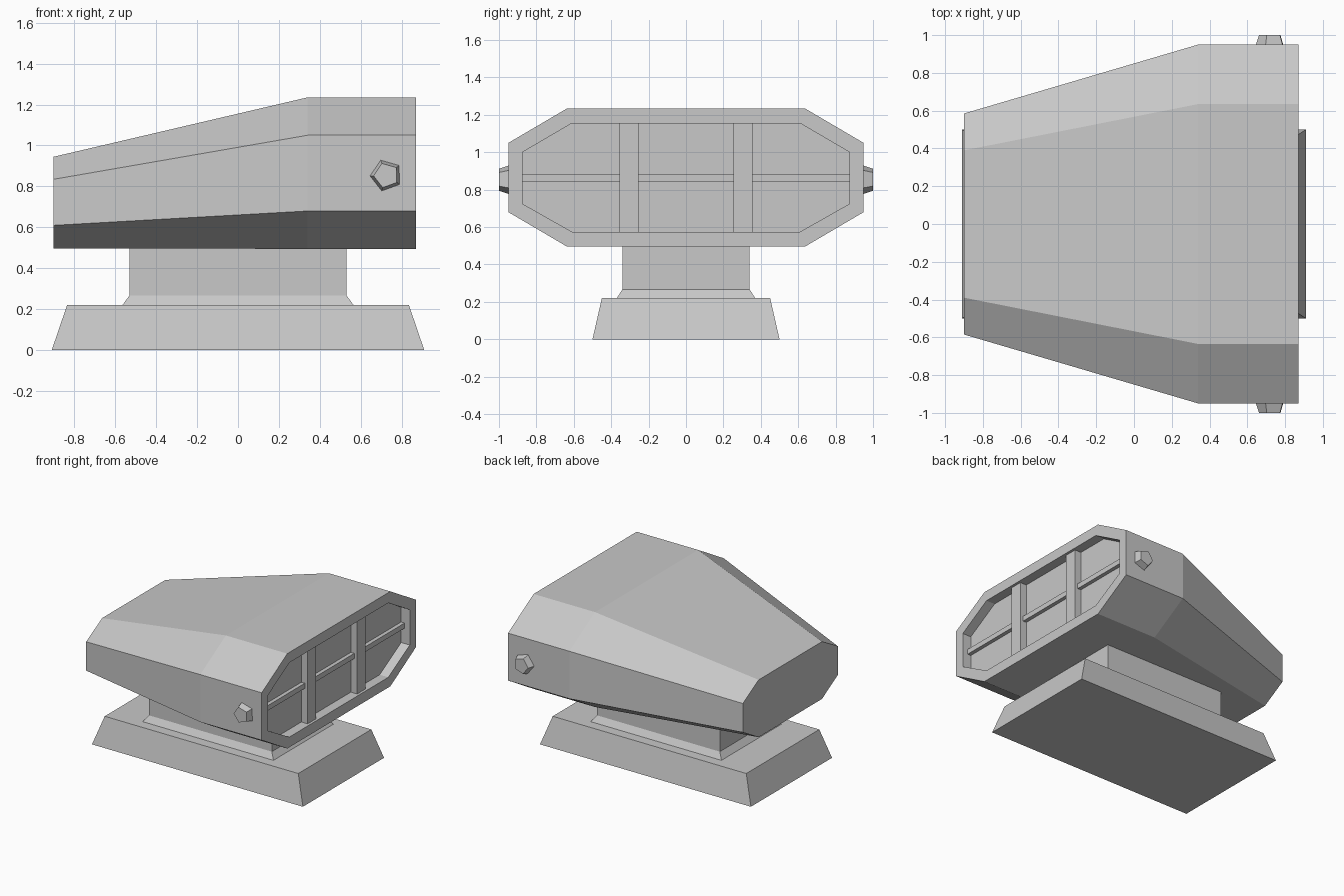
import bpy, bmesh, math

cube = bpy.data.objects.get("Cube")
if cube:
    bpy.data.objects.remove(cube, do_unlink=True)

grey = bpy.data.materials.new("plain_grey")
grey.use_nodes = True
colour = (0.58, 0.58, 0.58, 1)
grey.diffuse_color = colour
grey.node_tree.nodes["Principled BSDF"].inputs["Base Color"].default_value = colour


def loft(name, loops):
    """Skin a row of matching closed loops and cap both ends."""
    bm = bmesh.new()
    rings = [[bm.verts.new(p) for p in loop] for loop in loops]
    n = len(rings[0])
    for a, b in zip(rings, rings[1:]):
        for i in range(n):
            j = (i + 1) % n
            bm.faces.new((a[i], a[j], b[j], b[i]))
    bm.faces.new(rings[0])
    bm.faces.new(rings[-1])
    bmesh.ops.recalc_face_normals(bm, faces=bm.faces)
    mesh = bpy.data.meshes.new(name)
    bm.to_mesh(mesh)
    bm.free()
    mesh.materials.append(grey)
    obj = bpy.data.objects.new(name, mesh)
    bpy.context.collection.objects.link(obj)
    return obj


def octagon(x, side, flat, bottom, low, high, top):
    right = [(flat, bottom), (side, low), (side, high), (flat, top)]
    left = [(-y, z) for y, z in reversed(right)]
    return [(x, y, z) for y, z in right + left]


def rect(hx, hy, z):
    return [(-hx, -hy, z), (hx, -hy, z), (hx, hy, z), (-hx, hy, z)]


def box(name, x0, x1, y0, y1, z0, z1):
    return loft(name, [[(x0, y0, z), (x1, y0, z), (x1, y1, z), (x0, y1, z)] for z in (z0, z1)])


# Stand: sloped base, then flared foot and neck
loft("base", [rect(0.91, 0.5, 0), rect(0.835, 0.45, 0.22)])
loft("neck", [rect(0.565, 0.37, 0.215), rect(0.565, 0.37, 0.22),
              rect(0.53, 0.34, 0.267), rect(0.53, 0.34, 0.53)])

# Tapered housing with a recessed open end
wide = (0.95, 0.635, 0.495, 0.68, 1.05, 1.235)
opening = (0.875, 0.61, 0.575, 0.725, 1.0, 1.155)


def section(x, s):
    side, flat, *heights = s
    return octagon(x, side, flat, *heights)


loft("housing", [octagon(-0.9, 0.585, 0.39, 0.498, 0.61, 0.835, 0.945),
                 section(0.34, wide), section(0.87, wide),
                 section(0.87, opening), section(0.795, opening)])

# Grille bars inside the opening
box("horizontal_bar", 0.79, 0.825, -0.875, 0.875, 0.845, 0.885)
for side, name in ((-1, "right"), (1, "left")):
    y0, y1 = sorted((side * 0.255, side * 0.355))
    box("vertical_bar_" + ("front" if side < 0 else "back"), 0.79, 0.85, y0, y1, 0.575, 1.155)

# Five-sided pivot knobs on both flanks
for side, name in ((-1, "front_knob"), (1, "back_knob")):
    loops = []
    for y, r in ((0.94, 0.079), (0.95, 0.079), (1.0, 0.062)):
        angles = [math.radians(38 + 72 * k) for k in range(5)]
        loops.append([(0.724 + r * math.cos(a), side * y, 0.854 + r * math.sin(a)) for a in angles])
    loft(name, loops)
